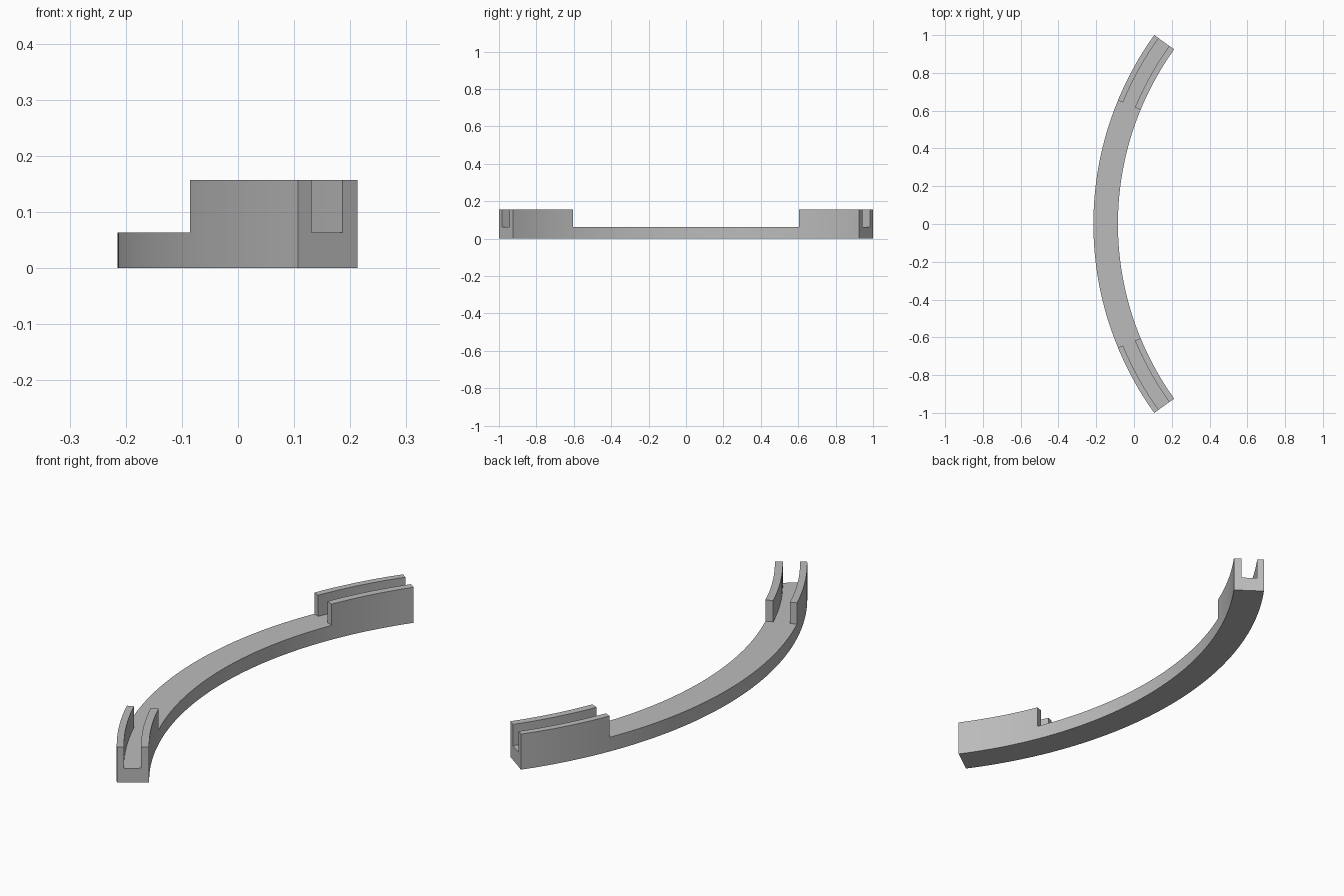
import bpy
import bmesh
import math

cube = bpy.data.objects.get("Cube")
if cube:
    bpy.data.objects.remove(cube, do_unlink=True)

# Main dimensions
CENTRE_X = 1.499
RADII = [1.714, 1.685, 1.616, 1.584]   # outer side, slot sides, inner side
END, WALL_START = math.radians(35.7), math.radians(22.45)
BASE_TOP, WALL_TOP = 0.063, 0.157


def steps(a, b, n):
    return [a + (b - a) * i / n for i in range(n)]


def raise_faces(bm, faces, height, keep):
    """Extrude faces upwards and return the new top faces."""
    out = bmesh.ops.extrude_face_region(bm, geom=faces, use_keep_orig=keep)["geom"]
    verts = [g for g in out if isinstance(g, bmesh.types.BMVert)]
    bmesh.ops.translate(bm, verts=verts, vec=(0, 0, height))
    if not keep:
        old = [f for f in faces if f.is_valid]
        if old:
            bmesh.ops.delete(bm, geom=old, context="FACES_ONLY")
    return [g for g in out if isinstance(g, bmesh.types.BMFace)]


# Curved footprint, divided where the walls and slots lie
angles = (steps(-END, -WALL_START, 14) + steps(-WALL_START, WALL_START, 46)
          + steps(WALL_START, END, 14) + [END])
bm = bmesh.new()
rows = [[bm.verts.new((CENTRE_X - r * math.cos(a), r * math.sin(a), 0)) for r in RADII]
        for a in angles]
for p, q in zip(rows, rows[1:]):
    for i in range(len(RADII) - 1):
        bm.faces.new((p[i], p[i + 1], q[i + 1], q[i]))

# Base bar, then the pairs of walls at both ends
top = raise_faces(bm, bm.faces[:], BASE_TOP, True)


def is_wall(face):
    c = face.calc_center_median()
    r = math.hypot(c.x - CENTRE_X, c.y)
    a = abs(math.atan2(c.y, CENTRE_X - c.x))
    return a > WALL_START and not RADII[2] < r < RADII[1]


raise_faces(bm, [f for f in top if is_wall(f)], WALL_TOP - BASE_TOP, False)
bmesh.ops.recalc_face_normals(bm, faces=bm.faces[:])

mesh = bpy.data.meshes.new("curved_rail")
bm.to_mesh(mesh)
bm.free()
rail = bpy.data.objects.new("curved_rail", mesh)
bpy.context.collection.objects.link(rail)

# Plain grey material
GREY = (0.5, 0.5, 0.5, 1)
mat = bpy.data.materials.new("plain_grey")
mat.use_nodes = True
mat.diffuse_color = GREY
mat.node_tree.nodes["Principled BSDF"].inputs["Base Color"].default_value = GREY
mesh.materials.append(mat)

# Smooth curved sides with sharp corners
bpy.ops.object.select_all(action="DESELECT")
rail.select_set(True)
bpy.context.view_layer.objects.active = rail
bpy.ops.object.shade_smooth_by_angle(angle=math.radians(30))
